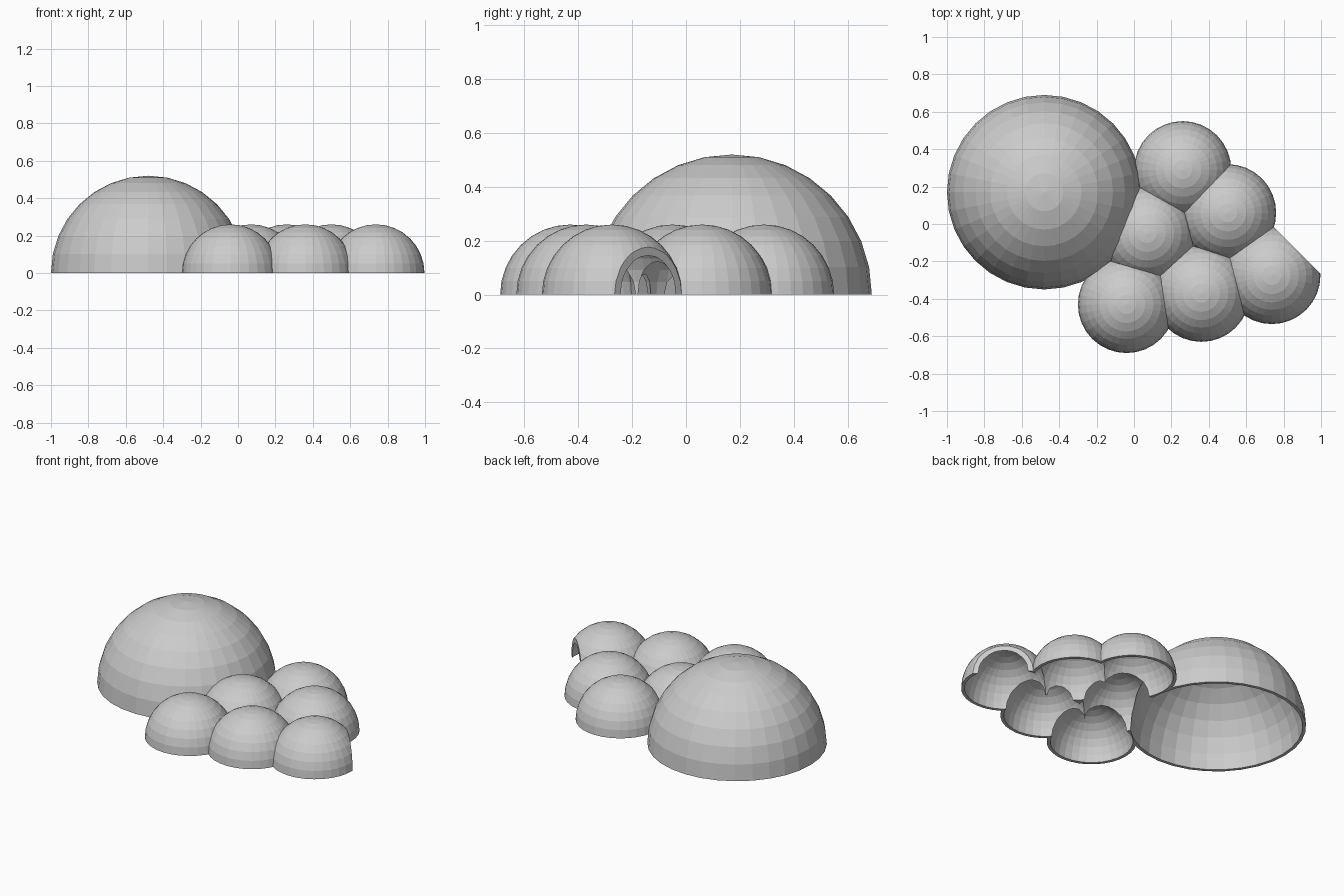
import bpy, bmesh, math
from mathutils import Vector

if "Cube" in bpy.data.objects:
    bpy.data.objects.remove(bpy.data.objects["Cube"])

WALL = 0.02
# x, y, radius of each dome
DOMES = [(-0.48, 0.17, 0.52), (0.26, 0.29, 0.26), (0.50, 0.06, 0.26),
         (0.07, -0.05, 0.26), (-0.04, -0.43, 0.26), (0.36, -0.37, 0.26),
         (0.737, -0.275, 0.26)]
ENTRY = len(DOMES) - 1
SEGS, BANDS = 32, 8


def make_object(name, bm):
    bmesh.ops.recalc_face_normals(bm, faces=bm.faces[:])
    mesh = bpy.data.meshes.new(name)
    bm.to_mesh(mesh)
    bm.free()
    obj = bpy.data.objects.new(name, mesh)
    bpy.context.collection.objects.link(obj)
    return obj


def dome(name, x, y, r, skirt, cut=None):
    """Closed faceted hemisphere with a straight skirt below the ground."""
    bm = bmesh.new()
    rings = [(r, -skirt)] + [(r * math.cos(a), r * math.sin(a)) for a in
                             (math.pi / 2 * i / BANDS for i in range(BANDS))]
    loops = [[bm.verts.new((x + q * math.cos(2 * math.pi * k / SEGS),
                            y + q * math.sin(2 * math.pi * k / SEGS), z))
              for k in range(SEGS)] for q, z in rings]
    top = bm.verts.new((x, y, r))
    for k in range(SEGS):
        n = (k + 1) % SEGS
        for a, b in zip(loops, loops[1:]):
            bm.faces.new((a[k], a[n], b[n], b[k]))
        bm.faces.new((loops[-1][k], loops[-1][n], top))
    bm.faces.new(loops[0][::-1])
    if cut is not None:
        # flat slice that forms the entrance arch
        normal = Vector((1, 1, 0)).normalized()
        res = bmesh.ops.bisect_plane(bm, geom=bm.verts[:] + bm.edges[:] + bm.faces[:],
                                     plane_co=Vector((x, y, 0)) + normal * cut,
                                     plane_no=normal, clear_outer=True)
        edges = [e for e in res['geom_cut'] if isinstance(e, bmesh.types.BMEdge)]
        bmesh.ops.holes_fill(bm, edges=edges, sides=0)
    return make_object(name, bm)


def boolean(target, tool, operation):
    mod = target.modifiers.new(operation.lower(), 'BOOLEAN')
    mod.object = tool
    mod.operation = operation
    mod.solver = 'EXACT'
    bpy.context.view_layer.objects.active = target
    bpy.ops.object.modifier_apply(modifier=mod.name)
    bpy.data.objects.remove(tool)


# outer skins merged into one cluster
cluster = None
for i, (x, y, r) in enumerate(DOMES):
    part = dome("outer_dome", x, y, r, 0.05 + 0.004 * i, 0.19 if i == ENTRY else None)
    if cluster is None:
        cluster = part
        cluster.name = "dome_cluster"
    else:
        boolean(cluster, part, 'UNION')

# hollow rooms, leaving arches where the domes meet
for i, (x, y, r) in enumerate(DOMES):
    boolean(cluster, dome("room", x, y, r - WALL, 0.15 + 0.004 * i), 'DIFFERENCE')

# trim flat on the ground
bm = bmesh.new()
bmesh.ops.create_cube(bm, size=1)
bmesh.ops.scale(bm, vec=(4, 4, 1), verts=bm.verts)
bmesh.ops.translate(bm, vec=(0, 0, -0.5), verts=bm.verts)
boolean(cluster, make_object("ground_trim", bm), 'DIFFERENCE')
